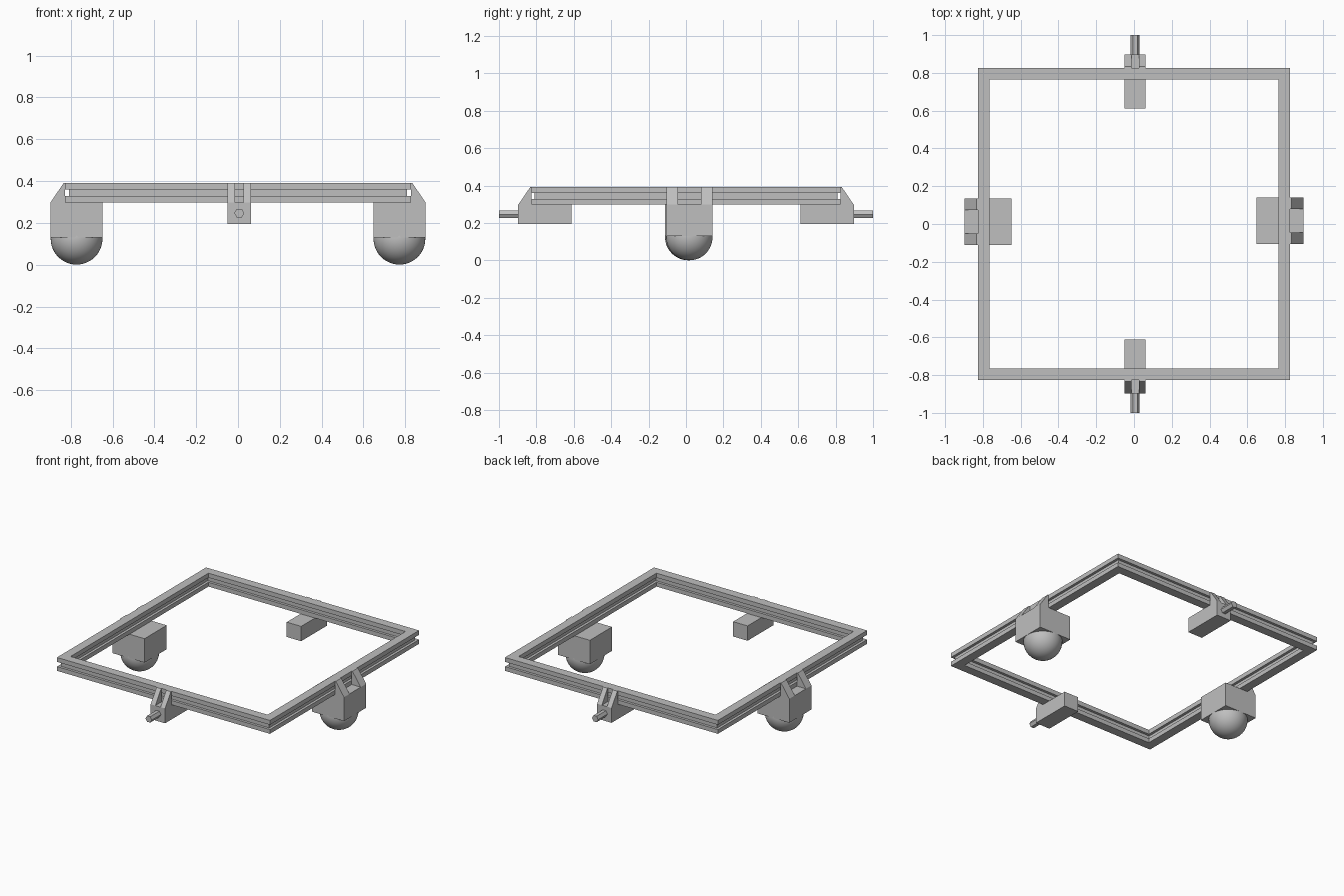
import bpy, bmesh
from math import radians, pi, cos, sin
from mathutils import Matrix

cube = bpy.data.objects.get("Cube")
if cube:
    bpy.data.objects.remove(cube, do_unlink=True)

GREY = (0.52, 0.52, 0.52, 1)
grey = bpy.data.materials.new("light grey")
grey.use_nodes = True
grey.diffuse_color = GREY
grey.node_tree.nodes["Principled BSDF"].inputs["Base Color"].default_value = GREY

OUTER, INNER = 0.827, 0.765     # frame half sizes
LOW, TOP = 0.298, 0.392         # frame underside and top
REACH = 0.897                   # how far the brackets stick out


def finish(name, bm, turn=0):
    bmesh.ops.recalc_face_normals(bm, faces=bm.faces)
    bm.transform(Matrix.Rotation(radians(turn), 4, "Z"))
    mesh = bpy.data.meshes.new(name)
    bm.to_mesh(mesh)
    bm.free()
    mesh.materials.append(grey)
    obj = bpy.data.objects.new(name, mesh)
    bpy.context.collection.objects.link(obj)
    return obj


def prism(bm, profile, y0, y1):
    """Extrude an (x, z) outline from y0 to y1."""
    face = bm.faces.new([bm.verts.new((x, y0, z)) for x, z in profile])
    out = bmesh.ops.extrude_face_region(bm, geom=[face])["geom"]
    verts = [v for v in out if isinstance(v, bmesh.types.BMVert)]
    bmesh.ops.translate(bm, verts=verts, vec=(0, y1 - y0, 0))


# Square frame: a grooved rail section swept round four mitred corners
g, z1, z2 = 0.018, 0.328, 0.361
section = [(OUTER, LOW), (OUTER, z1), (OUTER - g, z1), (OUTER - g, z2),
           (OUTER, z2), (OUTER, TOP), (INNER, TOP), (INNER, z2),
           (INNER + g, z2), (INNER + g, z1), (INNER, z1), (INNER, LOW)]
bm = bmesh.new()
rings = [[bm.verts.new((sx * r, sy * r, z)) for r, z in section]
         for sx, sy in ((1, 1), (-1, 1), (-1, -1), (1, -1))]
for i in range(4):
    a, b = rings[i], rings[(i + 1) % 4]
    for j in range(len(section)):
        k = (j + 1) % len(section)
        bm.faces.new((a[j], a[k], b[k], b[j]))
finish("grooved_frame", bm)


def bracket(name, turn, side, half, tab, inner, bottom):
    """Block below the rail with two sloped tabs against its outer face."""
    bm = bmesh.new()
    prism(bm, [(inner, bottom), (REACH, bottom), (REACH, LOW), (inner, LOW)],
          side - half, side + half)
    wedge = [(OUTER, LOW), (REACH, LOW), (OUTER + 0.006, TOP), (OUTER, TOP)]
    prism(bm, wedge, side - half, side - half + tab)
    prism(bm, wedge, side + half - tab, side + half)
    finish(name, bm, turn)


# Ball foot brackets on the left and right rails
for name, turn, side in (("left", 0, 0.018), ("right", 180, -0.012)):
    bracket(name + "_foot_bracket", turn, side, 0.123, 0.061, 0.648, 0.13)
    bm = bmesh.new()
    bmesh.ops.create_uvsphere(bm, u_segments=48, v_segments=24, radius=0.124,
                              matrix=Matrix.Translation((0.772, side, 0.125)))
    for f in bm.faces:
        f.smooth = True
    finish(name + "_ball_foot", bm, turn)

# Axle brackets with hexagonal pins on the front and back rails
for name, turn, side in (("front", -90, 0.006), ("back", 90, -0.006)):
    bracket(name + "_axle_bracket", turn, side, 0.056, 0.036, 0.612, 0.194)
    bm = bmesh.new()
    pin = Matrix.Translation((0.94, side, 0.247)) @ Matrix.Rotation(pi / 2, 4, "Y")
    hexagon = Matrix.Rotation(pi / 2, 4, "Z")
    bmesh.ops.create_cone(bm, cap_ends=True, segments=6, radius1=0.024,
                          radius2=0.024, depth=0.12, matrix=pin)
    # Keep the pin's points facing sideways, with flats above and below
    tip = max(bm.verts, key=lambda v: v.co.z)
    if tip.co.z > 0.247 + 0.0235:
        bmesh.ops.rotate(bm, verts=bm.verts, cent=(0.94, side, 0.247),
                         matrix=Matrix.Rotation(pi / 2, 3, "X"))
    finish(name + "_axle_pin", bm, turn)
